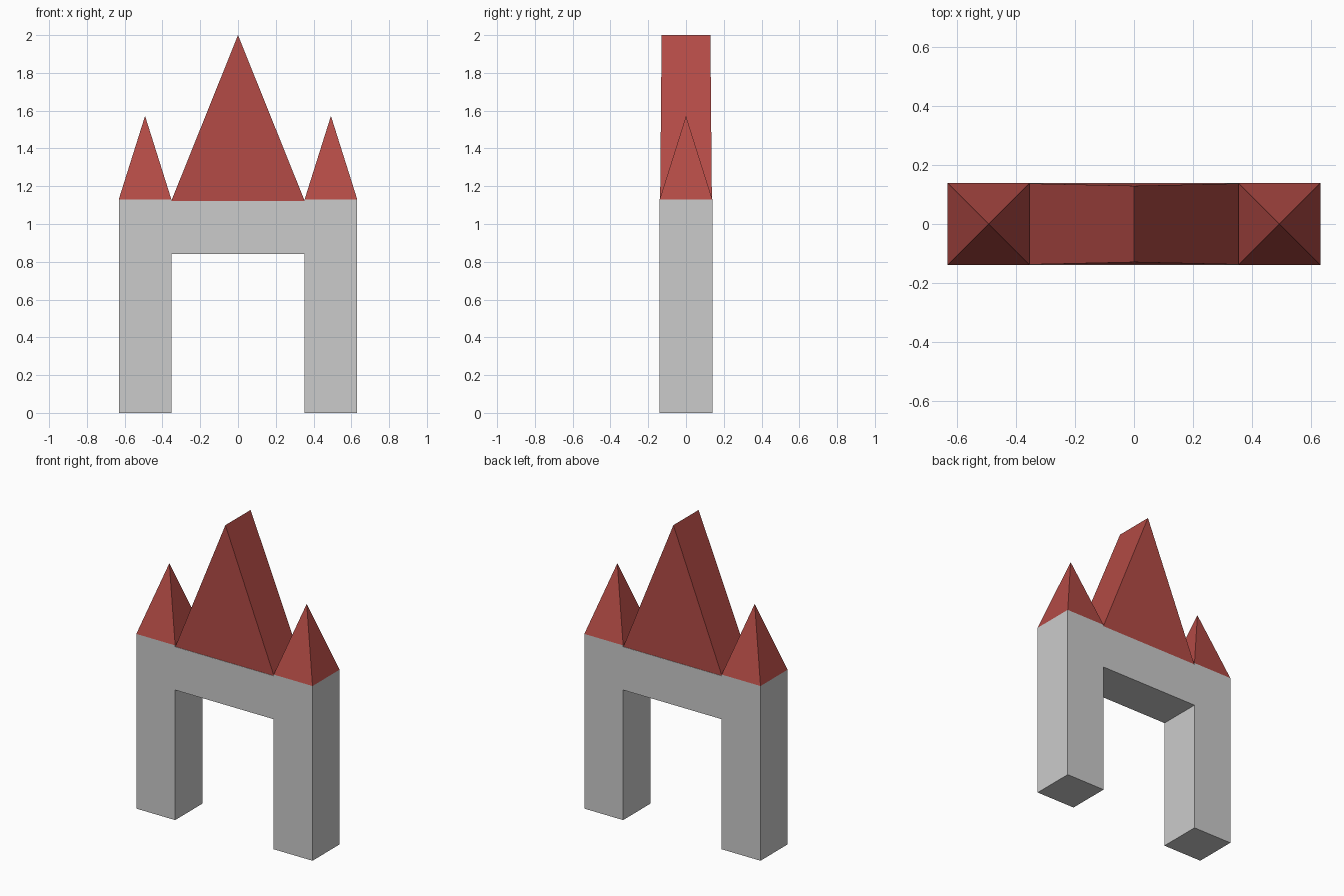
import bpy

if "Cube" in bpy.data.objects:
    bpy.data.objects.remove(bpy.data.objects["Cube"])

red = bpy.data.materials.new("roof_red")
red.diffuse_color = (0.45, 0.07, 0.06, 1)
red.use_nodes = True
red.node_tree.nodes["Principled BSDF"].inputs["Base Color"].default_value = red.diffuse_color


def make(name, verts, faces, mat=None):
    mesh = bpy.data.meshes.new(name)
    mesh.from_pydata(verts, [], faces)
    if mat:
        mesh.materials.append(mat)
    obj = bpy.data.objects.new(name, mesh)
    bpy.context.collection.objects.link(obj)
    return obj


def prism(name, profile, y_front, y_back, mat=None):
    """Extrude an x-z profile along y; y values are given per point."""
    n = len(profile)
    verts = [(x, y, z) for ys in (y_front, y_back)
             for (x, z), y in zip(profile, ys)]
    faces = [tuple(range(n)), tuple(range(2 * n - 1, n - 1, -1))]
    faces += [(i, i + n, (i + 1) % n + n, (i + 1) % n) for i in range(n)]
    return make(name, verts, faces, mat)


IN, OUT, D = 0.353, 0.631, 0.139       # opening edge, outer edge, half depth
LOW, MID, TOP = 0.842, 1.122, 1.131    # lintel underside, lintel top, pillar top

# Stone archway: two pillars and a lintel in one outline
right = [(IN, LOW), (IN, 0), (OUT, 0), (OUT, TOP), (IN, TOP), (IN, MID)]
outline = right + [(-x, z) for x, z in reversed(right)]
prism("archway", outline, [-D] * 12, [D] * 12)

# Central gable roof, with ends leaning in very slightly
ends = [0.137, 0.137, 0.129]
prism("gable_roof", [(-IN, MID), (IN, MID), (0, 2.0)],
      [-y for y in ends], ends, red)

# Pyramid roofs on the pillars
for side, s in (("left", -1), ("right", 1)):
    c, h = s * (IN + OUT) / 2, (OUT - IN) / 2
    make(side + "_spire",
         [(c - h, -D, TOP), (c + h, -D, TOP), (c + h, D, TOP), (c - h, D, TOP),
          (c, 0, 1.572)],
         [(3, 2, 1, 0), (0, 1, 4), (1, 2, 4), (2, 3, 4), (3, 0, 4)], red)
